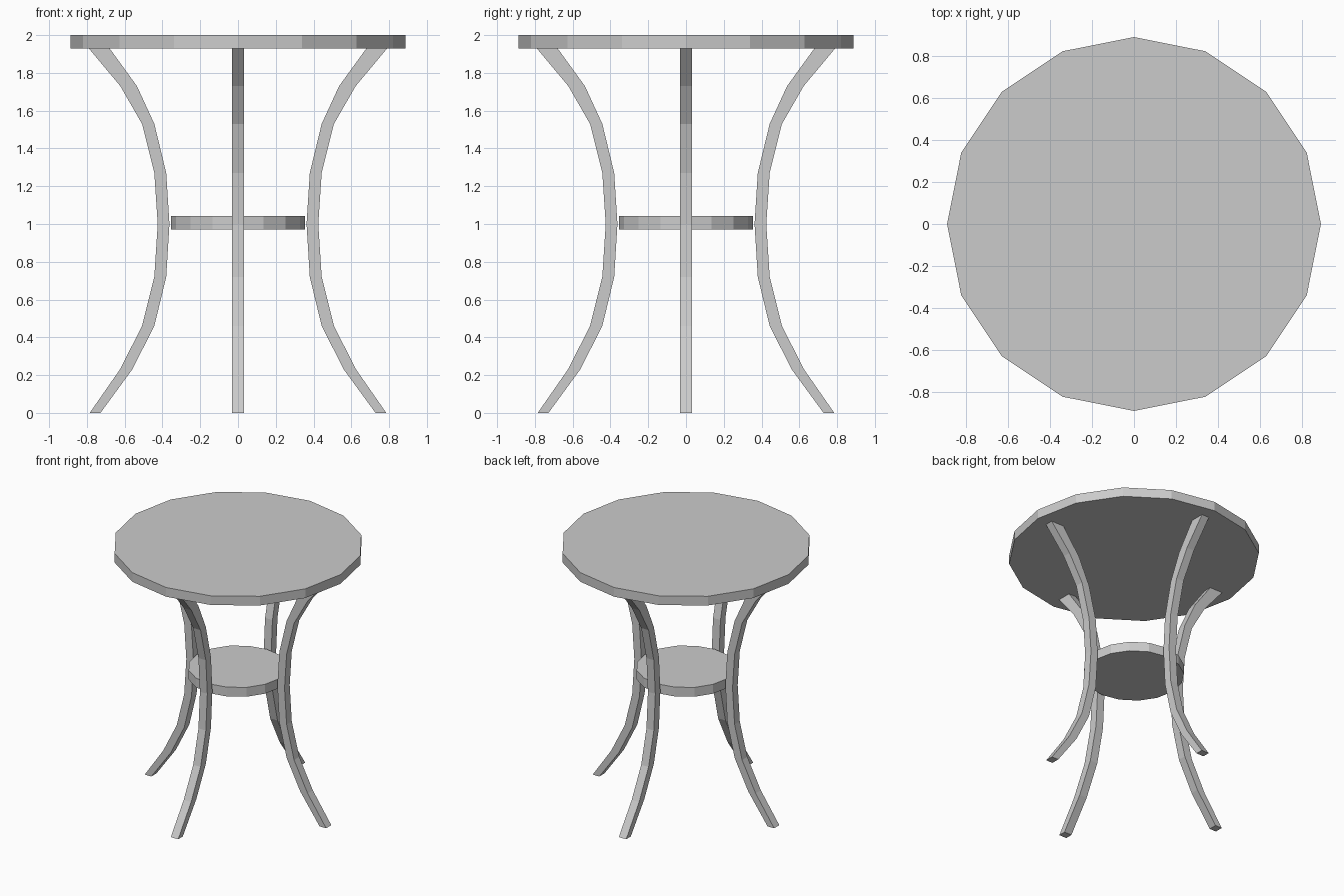
import bpy, bmesh
from math import pi, cos, sin

cube = bpy.data.objects.get("Cube")
if cube:
    bpy.data.objects.remove(cube, do_unlink=True)

# Single grey finish
grey = bpy.data.materials.new("plain_grey")
grey.use_nodes = True
COLOUR = (0.6, 0.6, 0.6, 1)
grey.diffuse_color = COLOUR
grey.node_tree.nodes["Principled BSDF"].inputs["Base Color"].default_value = COLOUR


def finish(name, bm):
    bmesh.ops.recalc_face_normals(bm, faces=bm.faces)
    mesh = bpy.data.meshes.new(name)
    bm.to_mesh(mesh)
    bm.free()
    mesh.materials.append(grey)
    obj = bpy.data.objects.new(name, mesh)
    bpy.context.collection.objects.link(obj)
    return obj


def disc(name, radius, bottom, top, sides=16):
    bm = bmesh.new()
    ring = [bm.verts.new((radius * cos(2 * pi * i / sides),
                          radius * sin(2 * pi * i / sides), bottom))
            for i in range(sides)]
    base = bm.faces.new(ring)
    grown = bmesh.ops.extrude_face_region(bm, geom=[base], use_keep_orig=True)
    verts = [g for g in grown["geom"] if isinstance(g, bmesh.types.BMVert)]
    bmesh.ops.translate(bm, verts=verts, vec=(0, 0, top - bottom))
    return finish(name, bm)


# Leg side profile: height, inner radius, outer radius
PROFILE = [(0, 0.728, 0.785), (0.23, 0.56, 0.625), (0.46, 0.443, 0.508),
           (0.72, 0.38, 0.443), (1.0, 0.363, 0.425), (1.27, 0.38, 0.443),
           (1.53, 0.443, 0.508), (1.73, 0.535, 0.623), (1.93, 0.68, 0.79)]
HALF_WIDTH = 0.032


def leg(name, angle):
    bm = bmesh.new()
    rings = []
    for z, inner, outer in PROFILE:
        corners = [(inner, -HALF_WIDTH), (outer, -HALF_WIDTH),
                   (outer, HALF_WIDTH), (inner, HALF_WIDTH)]
        rings.append([bm.verts.new((x, y, z)) for x, y in corners])
    for low, high in zip(rings, rings[1:]):
        for i in range(4):
            j = (i + 1) % 4
            bm.faces.new((low[i], low[j], high[j], high[i]))
    bm.faces.new(rings[0])
    bm.faces.new(rings[-1])
    obj = finish(name, bm)
    obj.rotation_euler.z = angle
    return obj


# Table top and lower shelf
disc("table_top", 0.888, 1.928, 2.0)
disc("lower_shelf", 0.355, 0.97, 1.043)

# Four curved legs
for i, side in enumerate(("left", "back", "right", "front")):
    leg(side + "_leg", i * pi / 2)
